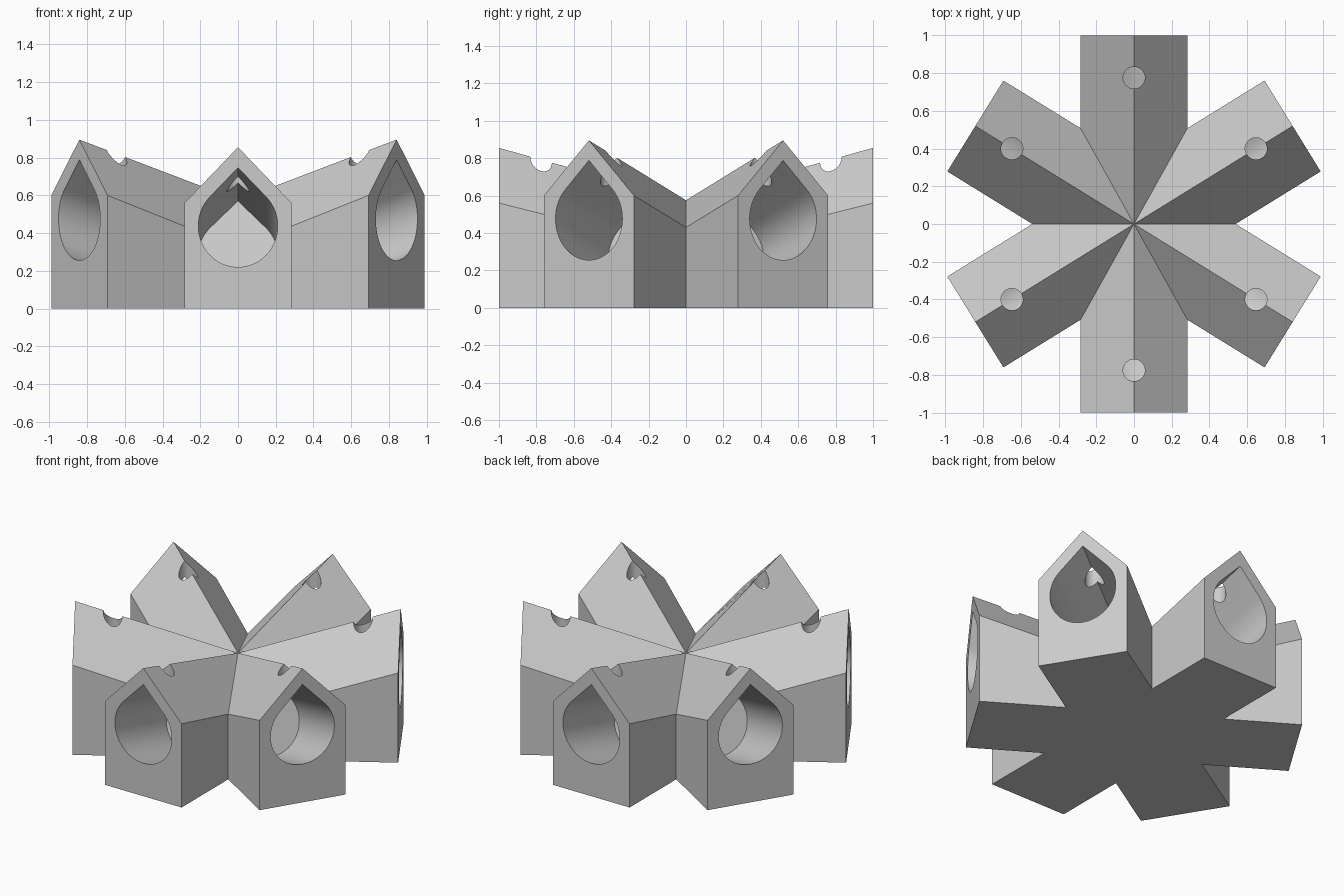
import bpy, bmesh, math
from mathutils import Vector

if "Cube" in bpy.data.objects:
    bpy.data.objects.remove(bpy.data.objects["Cube"])

HALF = 0.283          # half width of each arm
HUB_Z = 0.575         # height where all ridges meet
TUNNEL_R = 0.21
DIAG = math.radians(31.7)
PI = math.pi

# arm: angle, length, ridge height, eave height, tunnel centre height, vent distance
def diagonal(a): return (a, 0.988, 0.895, 0.60, 0.476, 0.76)
def straight(a): return (a, 1.0, 0.855, 0.56, 0.438, 0.775)
arms = [diagonal(DIAG), straight(PI / 2), diagonal(PI - DIAG),
        diagonal(PI + DIAG), straight(1.5 * PI), diagonal(2 * PI - DIAG)]


def polar(a, r, side, z):
    """Point r along an arm, offset sideways (left positive), at height z."""
    return Vector((r * math.cos(a) - side * math.sin(a),
                   r * math.sin(a) + side * math.cos(a), z))


def make_object(name, bm):
    bmesh.ops.remove_doubles(bm, verts=bm.verts, dist=1e-5)
    bmesh.ops.recalc_face_normals(bm, faces=bm.faces)
    mesh = bpy.data.meshes.new(name)
    bm.to_mesh(mesh)
    bm.free()
    obj = bpy.data.objects.new(name, mesh)
    bpy.context.collection.objects.link(obj)
    return obj


def prism(bm, start, end):
    """Closed solid between two matching rings of points."""
    v0 = [bm.verts.new(p) for p in start]
    v1 = [bm.verts.new(p) for p in end]
    n = len(v0)
    bm.faces.new(v0)
    bm.faces.new(v1[::-1])
    for i in range(n):
        j = (i + 1) % n
        bm.faces.new((v0[i], v0[j], v1[j], v1[i]))


def valley(i):
    """Inner corner between arm i and the next arm."""
    a, b = arms[i % 6][0], arms[(i + 1) % 6][0]
    if b < a:
        b += 2 * PI
    z = 0.43 if i % 3 == 2 else 0.436
    return polar((a + b) / 2, HALF / math.sin((b - a) / 2), 0, z)


# Star-shaped body with gabled arms
bm = bmesh.new()
def face(*pts):
    bm.faces.new([bm.verts.new(p) for p in pts])
def low(p):
    return Vector((p.x, p.y, 0))
hub = Vector((0, 0, HUB_Z))
for i, (a, length, ridge_z, eave_z, _, _) in enumerate(arms):
    right_in, left_in = valley(i + 5), valley(i)
    right = polar(a, length, -HALF, eave_z)
    left = polar(a, length, HALF, eave_z)
    ridge = polar(a, length, 0, ridge_z)
    face(hub, right_in, right, ridge)                     # roof slopes
    face(hub, ridge, left, left_in)
    face(low(right_in), low(right), right, right_in)      # side walls
    face(low(left), low(left_in), left_in, left)
    face(low(right), low(left), left, ridge, right)       # gable end
    face(low(hub), low(left_in), low(left), low(right), low(right_in))
body = make_object("gabled_star_body", bm)

# Teardrop tunnels sloping down toward the hub
bm = bmesh.new()
arc = [math.radians(135 + 270 * k / 48) for k in range(49)]
profile = [(TUNNEL_R * math.cos(t), TUNNEL_R * math.sin(t)) for t in arc]
profile.append((0, TUNNEL_R * math.sqrt(2)))
for a, length, ridge_z, _, mid_z, _ in arms:
    tilt = math.atan((ridge_z - HUB_Z) / length)
    c, s = math.cos(tilt), math.sin(tilt)
    def ring(d):
        return [polar(a, length - d * c - v * s, u, mid_z - d * s + v * c)
                for u, v in profile]
    prism(bm, ring(-0.2), ring(0.57))
tunnels = make_object("tunnel_cutter", bm)

# Round vents through the ridges
bm = bmesh.new()
for a, _, _, _, _, r in arms:
    def circle(z):
        return [polar(a, r, 0, z) + Vector((0.058 * math.cos(t), 0.058 * math.sin(t), 0))
                for t in (2 * PI * k / 32 for k in range(32))]
    prism(bm, circle(0.45), circle(1.1))
vents = make_object("vent_cutter", bm)

# Cut the openings
bpy.context.view_layer.objects.active = body
body.select_set(True)
for cutter in (tunnels, vents):
    mod = body.modifiers.new(cutter.name, 'BOOLEAN')
    mod.operation = 'DIFFERENCE'
    mod.solver = 'EXACT'
    mod.object = cutter
    bpy.ops.object.modifier_apply(modifier=mod.name)
    bpy.data.objects.remove(cutter)

# Single plain grey
grey = bpy.data.materials.new("light_grey")
grey.diffuse_color = (0.6, 0.6, 0.6, 1)
grey.use_nodes = True
grey.node_tree.nodes["Principled BSDF"].inputs["Base Color"].default_value = grey.diffuse_color
body.data.materials.clear()
body.data.materials.append(grey)
bpy.ops.object.shade_smooth_by_angle(angle=math.radians(25))
